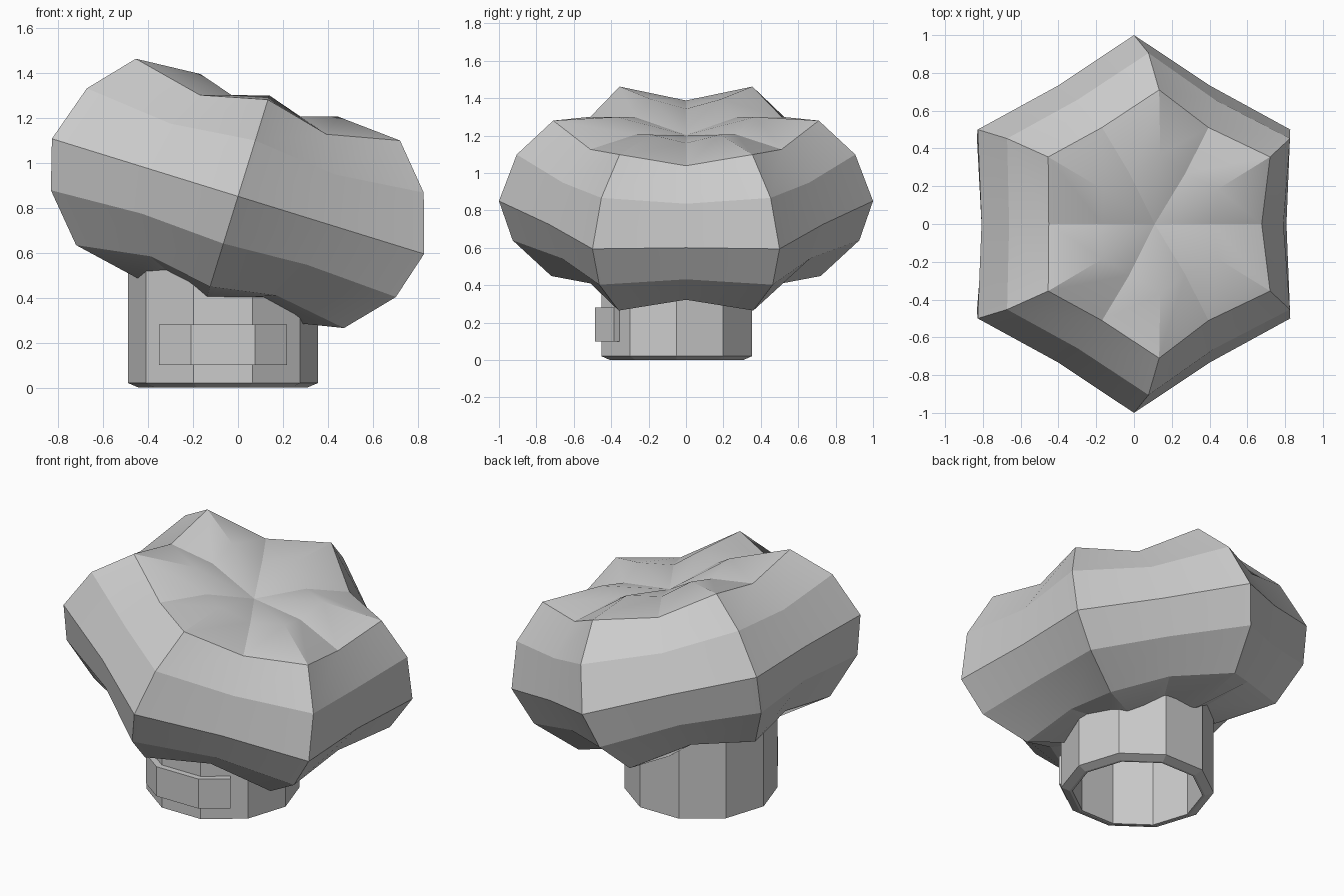
import bpy
from math import sin, cos, radians
from mathutils import Matrix, Vector

if "Cube" in bpy.data.objects:
    bpy.data.objects.remove(bpy.data.objects["Cube"])


def make_object(name, verts, faces, smooth=None):
    mesh = bpy.data.meshes.new(name)
    mesh.from_pydata(verts, [], faces)
    mesh.update()
    obj = bpy.data.objects.new(name, mesh)
    bpy.context.collection.objects.link(obj)
    if smooth:
        bpy.ops.object.select_all(action='DESELECT')
        obj.select_set(True)
        bpy.context.view_layer.objects.active = obj
        bpy.ops.object.shade_smooth_by_angle(angle=radians(smooth))
    return obj


def bridge(rings, n):
    # quads between consecutive rings of n vertices
    return [(r * n + k, r * n + (k + 1) % n, (r + 1) * n + (k + 1) % n, (r + 1) * n + k)
            for r in range(rings - 1) for k in range(n)]


# Puffed top: six lobes, alternating ridge and valley profiles (radius, height)
ridge = [(.37, -.48), (.72, -.42), (.927, -.22), (1, 0), (.905, .26), (.71, .45), (.37, .47)]
valley = [(.31, -.43), (.59, -.37), (.77, -.2), (.845, 0), (.76, .22), (.59, .38), (.31, .42)]
tilt = Matrix.Translation((0, 0, .85)) @ Matrix.Rotation(radians(17.2), 4, 'Y')
verts = []
for a, b in zip(ridge, valley):
    for k in range(12):
        r, w = a if k % 2 else b
        t = radians(30 * k)
        verts.append(tilt @ Vector((r * cos(t), r * sin(t), w)))
faces = bridge(7, 12)
verts += [tilt @ Vector((0, 0, -.40)), tilt @ Vector((0, 0, .37))]
for k in range(12):
    faces.append((84, (k + 1) % 12, k))
    faces.append((85, 72 + k, 72 + (k + 1) % 12))
make_object("puffed_top", verts, faces, 22)

# Headband: ten-sided hollow tube with a chamfered lower rim
cx, cy, R = -.067, -.05, .4225
profile = [(.36, .56), (.36, 0), (.375, 0), (R, .02), (R, .56), (.36, .56)]
verts = [(cx + r * cos(radians(36 * k)), cy + r * sin(radians(36 * k)), z)
         for r, z in profile for k in range(10)]
make_object("headband", verts, bridge(len(profile), 10))

# Front patch: strip wrapped around the front of the band
outer = [(-.285, -.334), (-.142, -.4375), (.142, -.4375), (.285, -.334)]
inner = [(-.262, -.300), (-.128, -.397), (.128, -.397), (.262, -.300)]
outline = outer + inner[::-1]
verts = [(cx + x, cy + y, z) for z in (.1, .28) for x, y in outline]
faces = bridge(2, 8)
for i in range(3):
    faces.append((i, 7 - i, 6 - i, i + 1))
    faces.append((8 + i, 9 + i, 14 - i, 15 - i))
make_object("front_patch", verts, faces)
